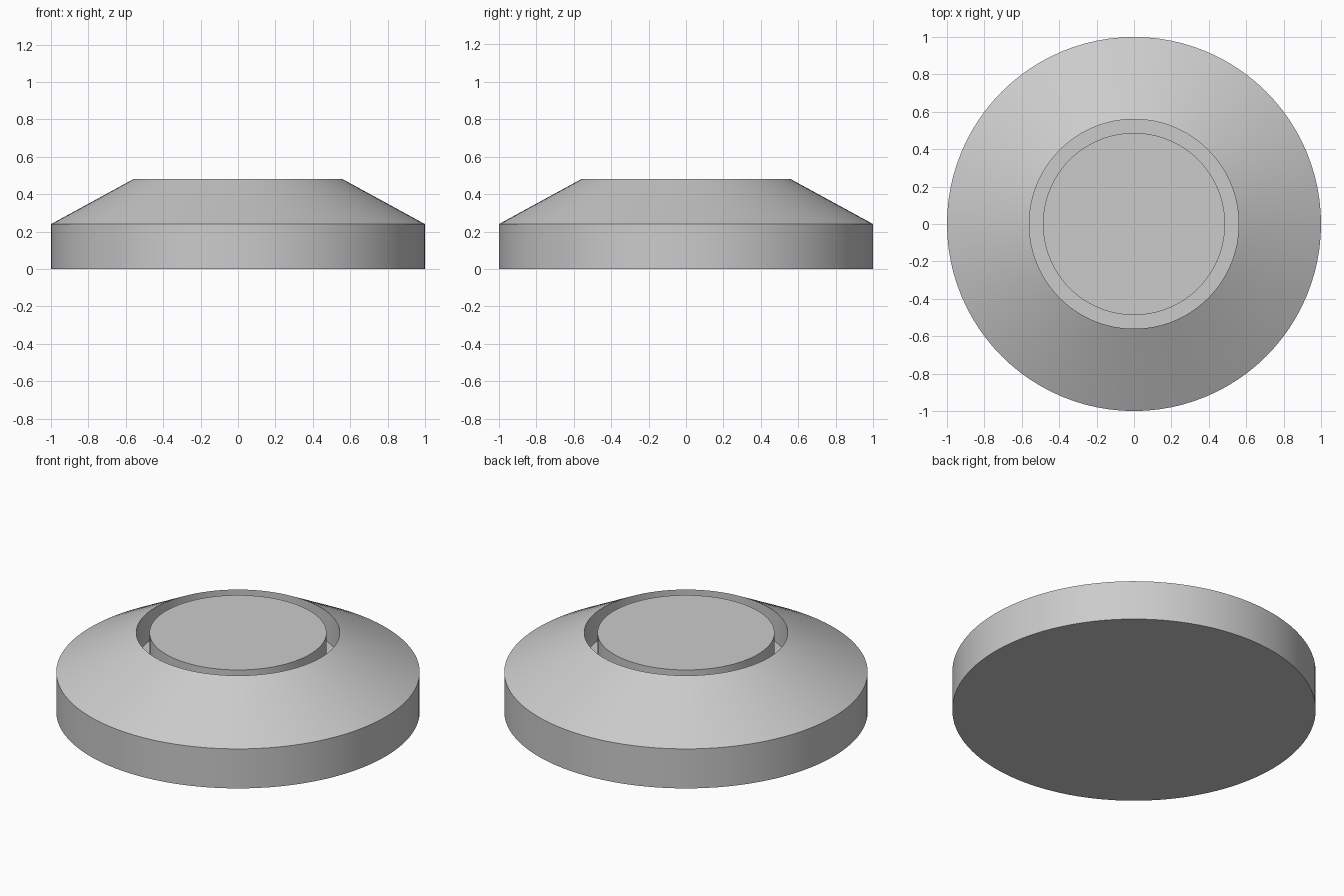
import bpy
import bmesh
import math

cube = bpy.data.objects.get("Cube")
if cube:
    bpy.data.objects.remove(cube, do_unlink=True)

SEGMENTS = 96

grey = bpy.data.materials.new("light grey")
grey.use_nodes = True
colour = (0.6, 0.6, 0.6, 1)
grey.diffuse_color = colour
grey.node_tree.nodes["Principled BSDF"].inputs["Base Color"].default_value = colour


def lathe(name, profile):
    """Spin a (radius, height) profile that starts and ends on the z axis."""
    bm = bmesh.new()
    verts = [bm.verts.new((r, 0, z)) for r, z in profile]
    edges = [bm.edges.new(pair) for pair in zip(verts, verts[1:])]
    bmesh.ops.spin(bm, geom=verts + edges, cent=(0, 0, 0), axis=(0, 0, 1),
                   angle=math.tau, steps=SEGMENTS, use_duplicate=False)
    bmesh.ops.remove_doubles(bm, verts=bm.verts, dist=0.0001)
    bmesh.ops.recalc_face_normals(bm, faces=bm.faces)
    mesh = bpy.data.meshes.new(name)
    bm.to_mesh(mesh)
    bm.free()
    mesh.materials.append(grey)
    obj = bpy.data.objects.new(name, mesh)
    bpy.context.collection.objects.link(obj)
    bpy.ops.object.select_all(action="DESELECT")
    obj.select_set(True)
    bpy.context.view_layer.objects.active = obj
    bpy.ops.object.shade_smooth_by_angle(angle=math.radians(20))
    return obj


# Round base with a sloped shoulder, a ring groove and a flush centre button
RIM, OPENING, BUTTON = 1.0, 0.56, 0.487
SHOULDER, TOP, GROOVE = 0.24, 0.48, 0.30
lathe("button_housing", [
    (0, 0), (RIM, 0), (RIM, SHOULDER), (OPENING, TOP),
    (OPENING, GROOVE), (BUTTON, GROOVE), (BUTTON, TOP), (0, TOP),
])
